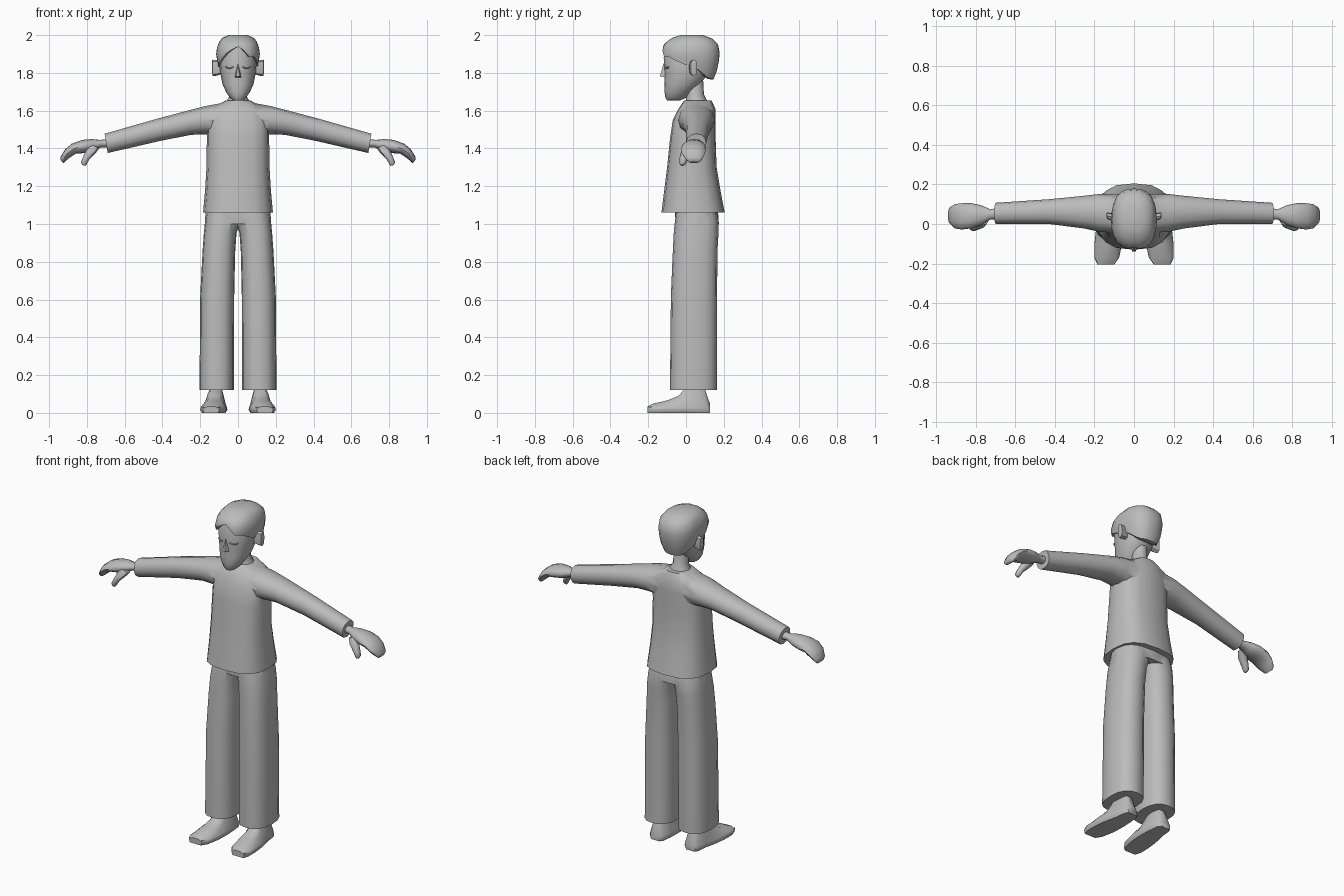
import bpy, bmesh, math
from mathutils import Vector

GREY = bpy.data.materials.new("plain grey")
GREY.diffuse_color = (0.5, 0.5, 0.5, 1)


def finish(name, bm, angle=50):
    bmesh.ops.recalc_face_normals(bm, faces=bm.faces)
    me = bpy.data.meshes.new(name)
    bm.to_mesh(me)
    bm.free()
    me.materials.append(GREY)
    ob = bpy.data.objects.new(name, me)
    bpy.context.collection.objects.link(ob)
    smooth(ob, angle)
    return ob


def smooth(ob, angle):
    bpy.ops.object.select_all(action='DESELECT')
    ob.select_set(True)
    bpy.context.view_layer.objects.active = ob
    bpy.ops.object.shade_smooth_by_angle(angle=math.radians(angle))


def skin(name, rows, angle=50):
    """Closed surface through rows of points, capped at both ends."""
    bm = bmesh.new()
    vs = [[bm.verts.new(p) for p in row] for row in rows]
    n = len(rows[0])
    for a, b in zip(vs, vs[1:]):
        for i in range(n):
            j = (i + 1) % n
            bm.faces.new((a[i], a[j], b[j], b[i]))
    bm.faces.new(vs[0])
    bm.faces.new(vs[-1])
    return finish(name, bm, angle)


def ring(c, u, v, n=16, p=2.0):
    """Superellipse with centre c and half axes u and v."""
    c, u, v = Vector(c), Vector(u), Vector(v)
    pts = []
    for i in range(n):
        a = 2 * math.pi * i / n
        s, t = math.cos(a), math.sin(a)
        pts.append(c + u * math.copysign(abs(s) ** (2 / p), s)
                   + v * math.copysign(abs(t) ** (2 / p), t))
    return pts


def column(name, rows, n=16, p=2.0, angle=50):
    """Upright part; rows are z, x0, x1, y0, y1."""
    return skin(name, [ring(((a + b) / 2, (c + d) / 2, z), ((b - a) / 2, 0, 0),
                            (0, (d - c) / 2, 0), n, p) for z, a, b, c, d in rows], angle)


def limb(name, s, rows, n=12, p=2.0):
    """Sideways part; rows are x_bottom, z_bottom, x_top, z_top, y0, y1."""
    return skin(name, [ring((s * (xb + xt) / 2, (c + d) / 2, (zb + zt) / 2), (0, (d - c) / 2, 0),
                            (s * (xt - xb) / 2, 0, (zt - zb) / 2), n, p)
                       for xb, zb, xt, zt, c, d in rows])


def merge(base, parts, angle=50):
    for part in parts:
        m = base.modifiers.new("join", 'BOOLEAN')
        m.operation, m.solver, m.object = 'UNION', 'EXACT', part
        bpy.context.view_layer.objects.active = base
        bpy.ops.object.modifier_apply(modifier=m.name)
        bpy.data.objects.remove(part)
    smooth(base, angle)


# Shirt with sleeves
shirt = column("shirt", [
    (1.06, -.185, .185, -.13, .205), (1.18, -.174, .174, -.115, .182),
    (1.30, -.167, .167, -.1, .162), (1.45, -.165, .165, -.085, .157),
    (1.55, -.165, .165, -.07, .157), (1.61, -.14, .14, -.04, .155),
    (1.655, -.065, .065, -.01, .135)], 16, 2.7)
sleeves = [limb("sleeve", s, [
    (.08, 1.46, .06, 1.645, -.045, .15), (.17, 1.475, .17, 1.625, -.04, .152),
    (.25, 1.472, .26, 1.602, -.022, .142), (.42, 1.438, .44, 1.554, .0, .125),
    (.69, 1.376, .706, 1.478, .0, .107)], 12, 2.2) for s in (-1, 1)]
merge(shirt, sleeves)

# Trousers
trousers = column("trousers", [
    (1.0, -.176, .176, -.055, .174), (1.06, -.172, .172, -.058, .17),
    (1.12, -.155, .155, -.05, .15)], 16, 2.6)
legs = []
for s in (-1, 1):
    rows = [(.12, .022, .204, -.085, .165), (.62, .02, .2, -.08, .165),
            (.85, .015, .188, -.07, .166), (.95, .008, .181, -.065, .172),
            (1.02, -.015, .174, -.058, .172), (1.09, -.03, .162, -.05, .155)]
    legs.append(column("leg", [(z, *sorted((s * a, s * b)), c, d)
                               for z, a, b, c, d in rows], 16, 2.5))
merge(trousers, legs)

for side, s in (("left", 1), ("right", -1)):
    # Foot, swept from heel to toe: y, x0, x1, top, shear back at the ankle
    rows = [(.128, .085, .15, .045, -.02), (.11, .068, .165, .14, -.015),
            (.05, .06, .172, .15, 0), (.0, .057, .185, .135, 0),
            (-.04, .056, .193, .09, 0), (-.1, .06, .2, .066, 0),
            (-.17, .075, .2, .05, 0), (-.205, .1, .185, .034, 0)]
    foot = []
    for y, a, b, top, sh in rows:
        m, w = (a + b) / 2, (b - a) / 2
        t = .62 if top > .08 else .75
        prof = [(-.85, 0), (.85, 0), (1, .016), (.95, .03), (t, top * .75), (t * .6, top),
                (-t * .6, top), (-t, top * .75), (-.95, .03), (-1, .016)]
        foot.append([(s * (m + w * u), y + (sh if z > .1 else 0), z) for u, z in prof])
    skin(side + "_foot", foot)

    # Mitten hand and thumb
    limb(side + "_hand", s, [
        (.68, 1.405, .69, 1.45, .025, .08), (.725, 1.405, .73, 1.445, .022, .075),
        (.77, 1.385, .775, 1.45, -.005, .095), (.82, 1.375, .825, 1.445, -.022, .105),
        (.86, 1.372, .88, 1.425, -.028, .105), (.895, 1.348, .915, 1.396, -.022, .1),
        (.918, 1.328, .94, 1.355, .0, .085), (.925, 1.322, .938, 1.335, .015, .07)])
    limb(side + "_thumb", s, [
        (.735, 1.4, .785, 1.425, -.005, .04), (.75, 1.38, .805, 1.39, -.025, .025),
        (.785, 1.345, .822, 1.352, -.035, .01), (.803, 1.314, .832, 1.326, -.035, .0),
        (.808, 1.308, .825, 1.312, -.028, -.01)], 8)

    # Ear
    limb(side + "_ear", s, [
        (.08, 1.795, .08, 1.86, .015, .05), (.115, 1.785, .115, 1.868, .018, .055),
        (.134, 1.783, .136, 1.87, .025, .058), (.138, 1.8, .138, 1.86, .035, .055)], 8, 3)

    # Closed eyelid, a shallow curved ridge
    lid = []
    for i in range(5):
        u = i / 2 - 1
        lid.append(ring((s * (.045 + .02 * u), -.102 + .008 * u, 1.825 + .006 * u * u),
                        (0, .006, 0), (0, 0, .004), 6))
    skin(side + "_eyelid", lid)

# Neck
column("neck", [(1.62, -.07, .07, -.005, .12), (1.655, -.058, .058, .0, .11),
                (1.685, -.041, .041, .003, .095), (1.78, -.042, .042, .0, .09)], 12)

# Head
column("head", [
    (1.655, -.026, .026, -.1, -.03), (1.668, -.042, .042, -.109, .0),
    (1.70, -.064, .064, -.114, .025), (1.74, -.082, .082, -.114, .075),
    (1.80, -.094, .094, -.114, .12), (1.88, -.1, .1, -.118, .14),
    (1.95, -.08, .08, -.095, .12)], 16, 2.2)

# Nose
bm = bmesh.new()
v = [bm.verts.new(p) for p in ((0, -.119, 1.85), (-.019, -.105, 1.775), (.019, -.105, 1.775),
                               (-.009, -.138, 1.782), (.009, -.138, 1.782), (0, -.1, 1.85))]
for f in ((0, 3, 4), (0, 1, 3), (0, 4, 2), (1, 2, 4, 3), (0, 5, 1), (0, 2, 5), (1, 5, 2)):
    bm.faces.new([v[i] for i in f])
finish("nose", bm, 30)


# Hair: a shell whose hem height changes around the head
def lerp(table, x):
    for a, b in zip(table, table[1:]):
        if x <= b[0]:
            t = max(0, (x - a[0]) / (b[0] - a[0]))
            return [p + (q - p) * t for p, q in zip(a[1:], b[1:])]
    return table[-1][1:]


# z, centre y, half width, half depth
SHELL = [(1.765, .07, .07, .075), (1.82, .03, .102, .137), (1.9, .023, .116, .157),
         (1.955, .027, .108, .142), (1.985, .03, .085, .105), (2.0, .03, .05, .06)]
# angle from the front, towards +x, and hem height
HEM = [(-180, 1.765), (-125, 1.77), (-100, 1.825), (-70, 1.84), (-45, 1.875), (-25, 1.915),
       (0, 1.94), (15, 1.92), (32, 1.88), (45, 1.885), (70, 1.85), (100, 1.825),
       (125, 1.77), (180, 1.765)]
rows = []
for k, f in enumerate((0, 0, .2, .4, .6, .8, .92, 1)):
    row = []
    for i in range(24):
        deg = -180 + 15 * i
        hem = lerp(HEM, deg)[0]
        z = hem + (2.0 - hem) * f
        cy, rx, ry = lerp(SHELL, z)
        g = .78 if k == 0 else 1
        a = math.radians(deg)
        q = (abs(math.sin(a)) ** 2.5 + abs(math.cos(a)) ** 2.5) ** (-1 / 2.5)
        row.append((g * q * rx * math.sin(a), cy - g * q * ry * math.cos(a), z))
    rows.append(row)
skin("hair", rows, 45)
